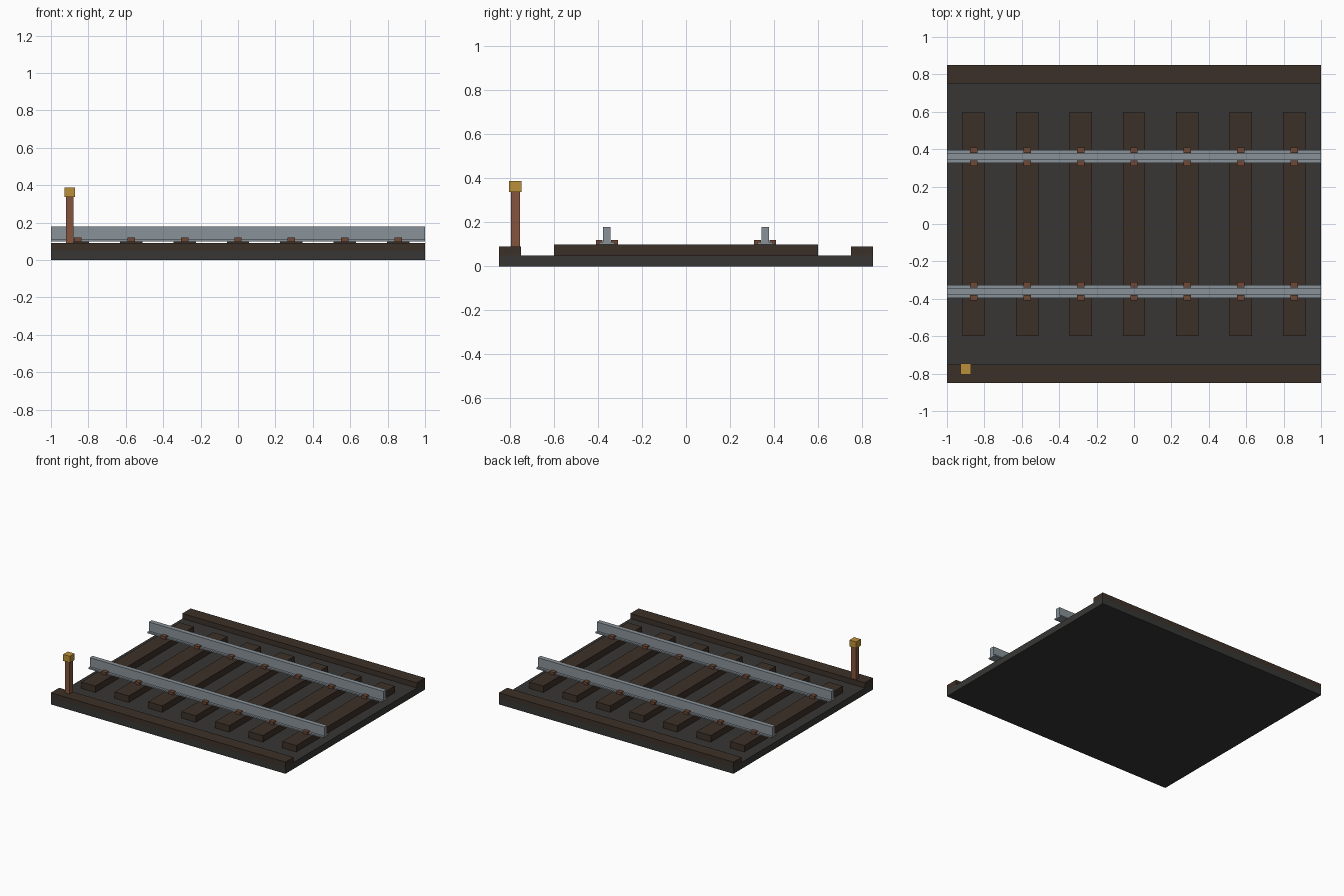
import bpy

if "Cube" in bpy.data.objects:
    bpy.data.objects.remove(bpy.data.objects["Cube"])


def material(name, rgb):
    m = bpy.data.materials.new(name)
    m.diffuse_color = (*rgb, 1)
    m.use_nodes = True
    m.node_tree.nodes["Principled BSDF"].inputs["Base Color"].default_value = m.diffuse_color
    return m


BALLAST = material("ballast_grey", (0.038, 0.037, 0.035))
WOOD = material("dark_wood", (0.046, 0.03, 0.021))
STEEL = material("steel", (0.25, 0.29, 0.32))
RUST = material("rusty_iron", (0.16, 0.065, 0.035))
POST = material("post_brown", (0.23, 0.09, 0.045))
BRASS = material("brass_yellow", (0.5, 0.28, 0.04))


def make_mesh(name, verts, faces, mat):
    mesh = bpy.data.meshes.new(name)
    mesh.from_pydata(verts, [], faces)
    mesh.materials.append(mat)
    ob = bpy.data.objects.new(name, mesh)
    bpy.context.collection.objects.link(ob)
    return ob


def extrude_x(name, profile, x0, x1, mat):
    """Extrude a counter-clockwise (y, z) profile along x."""
    n = len(profile)
    verts = [(x, y, z) for x in (x0, x1) for y, z in profile]
    faces = [(i, (i + n), (i + 1) % n + n, (i + 1) % n)[::-1] for i in range(n)]
    faces += [tuple(reversed(range(n))), tuple(range(n, 2 * n))]
    return make_mesh(name, verts, faces, mat)


def box(name, x, y, z, mat):
    """Box from (min, max) pairs."""
    profile = [(y[0], z[0]), (y[1], z[0]), (y[1], z[1]), (y[0], z[1])]
    return extrude_x(name, profile, x[0], x[1], mat)


# Track bed
box("track_bed", (-1, 1), (-0.85, 0.85), (0, 0.05), BALLAST)

# Edge beams along both sides
for side, s in (("front", -1), ("back", 1)):
    box(f"{side}_edge_beam", (-1, 1), sorted((s * 0.75, s * 0.85)), (0.05, 0.09), WOOD)

# Sleepers, with a clip on each side of each rail
GAUGE = 0.36
for i in range(7):
    x = (i - 3) * 2 / 7
    box(f"sleeper_{i + 1}", (x - 0.06, x + 0.06), (-0.6, 0.6), (0.05, 0.10), WOOD)
    for rail, r in (("front", -GAUGE), ("back", GAUGE)):
        for side, s in (("outer", -1), ("inner", 1)):
            y = r + s * 0.035
            box(f"{rail}_clip_{side}_{i + 1}", (x - 0.02, x + 0.02),
                (y - 0.015, y + 0.015), (0.10, 0.12), RUST)

# Rails: wide foot with an upright bar
for side, r in (("front", -GAUGE), ("back", GAUGE)):
    half = [(0.035, 0.10), (0.035, 0.11), (0.0175, 0.11), (0.0175, 0.18)]
    profile = [(r + y, z) for y, z in half] + [(r - y, z) for y, z in reversed(half)]
    extrude_x(f"{side}_rail", profile, -1, 1, STEEL)

# Marker post with lamp cap
PX, PY = -0.9, -0.775
box("marker_post", (PX - 0.02, PX + 0.02), (PY - 0.02, PY + 0.02), (0.09, 0.34), POST)
box("marker_cap", (PX - 0.0285, PX + 0.0285), (PY - 0.0285, PY + 0.0285), (0.337, 0.387), BRASS)

# Consistent outward normals
import bmesh
for ob in bpy.context.collection.objects:
    bm = bmesh.new()
    bm.from_mesh(ob.data)
    bmesh.ops.recalc_face_normals(bm, faces=bm.faces)
    bm.to_mesh(ob.data)
    bm.free()
